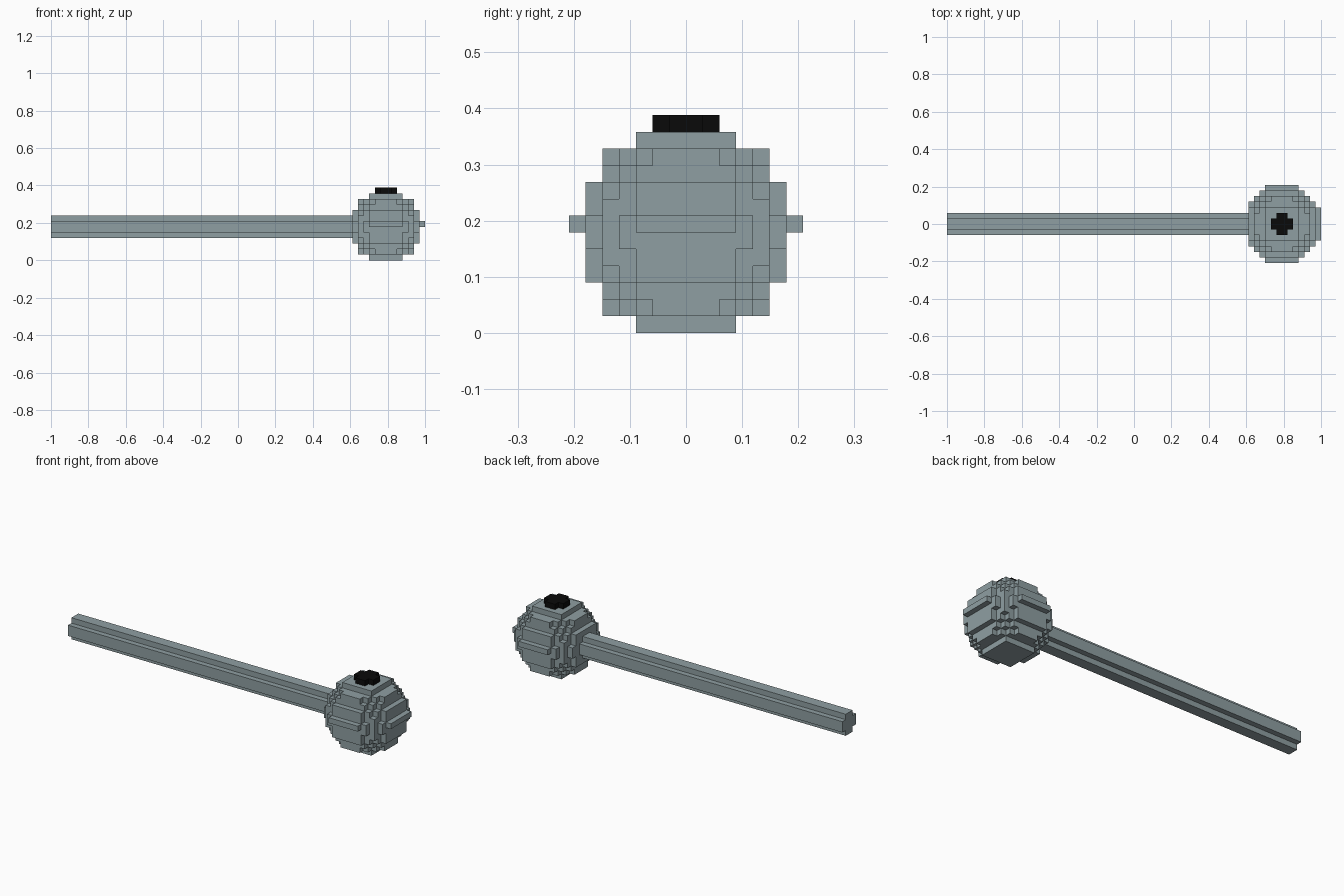
import bpy, bmesh
from mathutils import Vector

if "Cube" in bpy.data.objects:
    bpy.data.objects.remove(bpy.data.objects["Cube"])

S = 2 / 67                       # edge of one cube cell
CENTRE = Vector((1 - 7 * S, 0, 6 * S))


def material(name, rgb):
    m = bpy.data.materials.new(name)
    m.diffuse_color = (*rgb, 1)
    m.use_nodes = True
    m.node_tree.nodes["Principled BSDF"].inputs["Base Color"].default_value = m.diffuse_color
    return m


def block_part(name, cells, mat):
    """Outer skin of a set of cube cells, with flat areas merged."""
    bm = bmesh.new()
    for c in cells:
        for axis in range(3):
            for side in (0, 1):
                n = list(c)
                n[axis] += 2 * side - 1
                if tuple(n) in cells:
                    continue
                u, v = (axis + 1) % 3, (axis + 2) % 3
                quad = []
                for a, b in ((0, 0), (1, 0), (1, 1), (0, 1)):
                    p = Vector(c)
                    p[axis] += side
                    p[u] += a
                    p[v] += b
                    quad.append(bm.verts.new(CENTRE + p * S))
                bm.faces.new(quad if side else quad[::-1])
    bmesh.ops.remove_doubles(bm, verts=bm.verts, dist=S * 0.01)
    bmesh.ops.dissolve_limit(bm, angle_limit=0.01, verts=bm.verts, edges=bm.edges)
    mesh = bpy.data.meshes.new(name)
    bm.to_mesh(mesh)
    bm.free()
    mesh.materials.append(mat)
    ob = bpy.data.objects.new(name, mesh)
    bpy.context.collection.objects.link(ob)
    return ob


def disc(half, limit, z):
    r = range(-half, half)
    return {(x, y, z) for x in r for y in r
            if (x + .5) ** 2 + (y + .5) ** 2 <= limit}


grey = material("steel grey", (0.275, 0.345, 0.362))
black = material("black", (0.003, 0.003, 0.003))

# Ball: mirrored stack of discs, widest at the middle
ball = set()
for k, limit in enumerate((42.6, 40.6, 36.6, 30, 22.6)):
    ball |= disc(6, limit, k) | disc(6, limit, -1 - k)
ball |= disc(3, 13, 5) | disc(3, 13, -6)
# Small ridges on the front, back and outer end
for t in range(-3, 3):
    ball |= {(6, t, 0), (t, 6, 0), (t, -7, 0)}
block_part("ball_head", ball, grey)

# Handle: long bar with notched corners
bar = {(x, y, z) for x in range(-60, -6) for y in range(-2, 2) for z in range(-2, 2)
       if (y + .5) ** 2 + (z + .5) ** 2 < 4}
block_part("handle", bar, grey)

# Dark cap on top of the ball
block_part("top_cap", disc(2, 4, 6), black)
